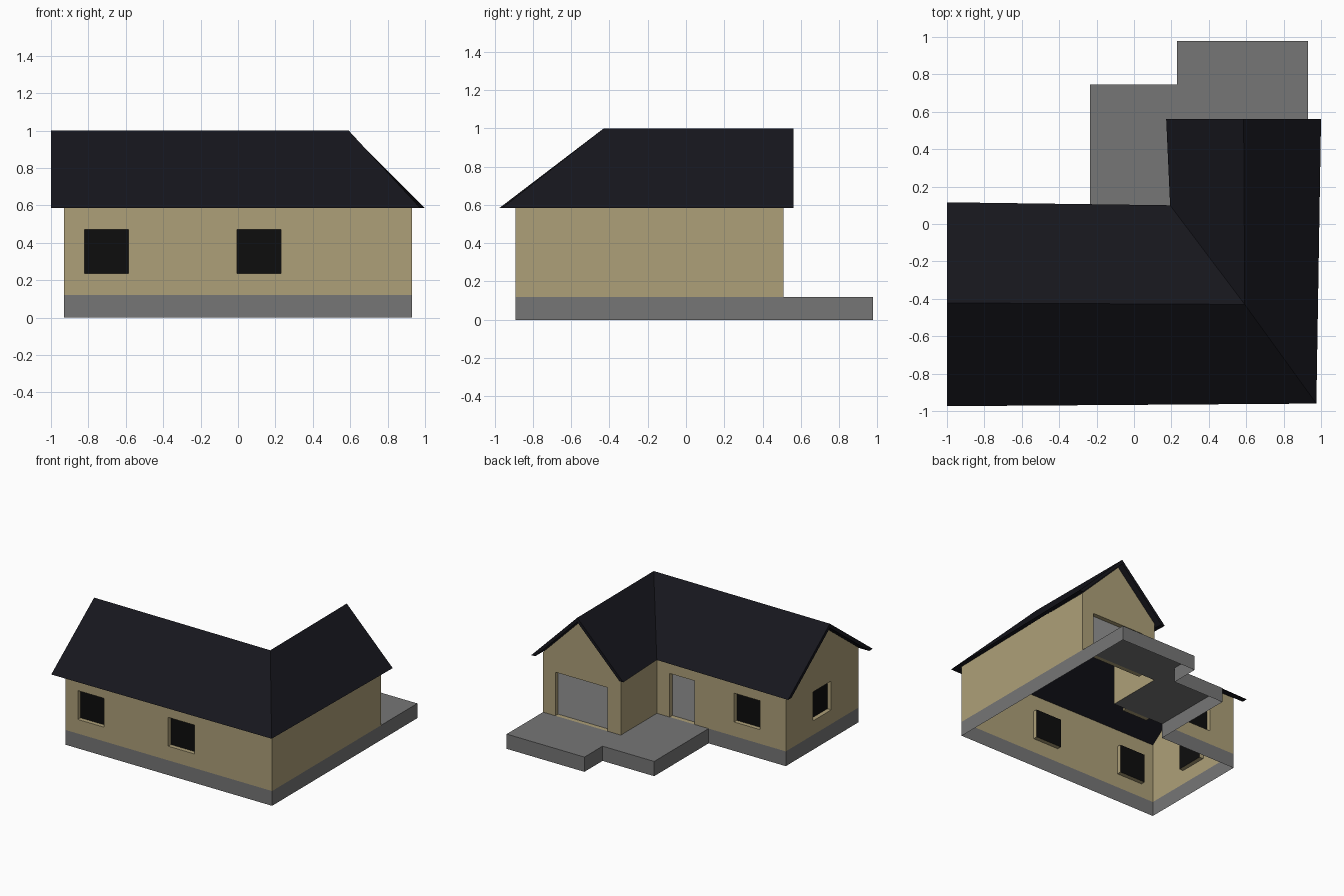
import bpy, bmesh
from mathutils import Vector

if "Cube" in bpy.data.objects:
    bpy.data.objects.remove(bpy.data.objects["Cube"])


def material(name, rgb):
    m = bpy.data.materials.new(name)
    m.diffuse_color = (*rgb, 1)
    m.use_nodes = True
    m.node_tree.nodes["Principled BSDF"].inputs["Base Color"].default_value = m.diffuse_color
    return m


WALL = material("wall_tan", (0.42, 0.35, 0.19))
STONE = material("base_grey", (0.18, 0.18, 0.18))
ROOF = material("roof_dark", (0.008, 0.008, 0.012))
GLASS = material("glass_black", (0.004, 0.004, 0.004))
DOOR = material("door_grey", (0.30, 0.30, 0.30))

BASE, EAVE, APEX, DEPTH = 0.12, 0.61, 0.962, 0.035


def add_object(name, faces, mat):
    """Make an object from polygons given as point lists, welding shared corners."""
    bm = bmesh.new()
    for pts in faces:
        bm.faces.new([bm.verts.new(p) for p in pts])
    bmesh.ops.remove_doubles(bm, verts=bm.verts, dist=1e-4)
    bmesh.ops.dissolve_degenerate(bm, edges=bm.edges, dist=1e-5)
    me = bpy.data.meshes.new(name)
    bm.to_mesh(me)
    bm.free()
    me.materials.append(mat)
    ob = bpy.data.objects.new(name, me)
    bpy.context.collection.objects.link(ob)
    return ob


def wall(name, p, q, openings=(), gable=False):
    """Wall from p to q (outside on the right); openings are (start, end, low, high, kind)."""
    p, q = Vector((*p, 0)), Vector((*q, 0))
    length = (q - p).length
    along = (q - p) / length
    inward = Vector((-along.y, along.x, 0))

    def at(u, z, d=0):
        return p + along * u + inward * d + Vector((0, 0, z))

    def top(u):
        return APEX - (APEX - EAVE) * abs(2 * u / length - 1) if gable else EAVE

    cuts = {0, length} | {u for o in openings for u in o[:2]}
    if gable:
        cuts.add(length / 2)
    cuts = sorted(cuts)
    faces = []
    for a, b in zip(cuts, cuts[1:]):
        hole = next((o for o in openings if o[0] <= a + 1e-6 and b <= o[1] + 1e-6), None)
        low = BASE
        if hole:
            if hole[2] > BASE:
                faces.append([at(a, BASE), at(b, BASE), at(b, hole[2]), at(a, hole[2])])
            low = hole[3]
        faces.append([at(a, low), at(b, low), at(b, top(b)), at(a, top(a))])
    # recessed reveals and their panes
    for i, (a, b, lo, hi, kind) in enumerate(openings):
        ring = [(a, lo), (b, lo), (b, hi), (a, hi)]
        for s, e in zip(ring, ring[1:] + ring[:1]):
            faces.append([at(*e), at(*s), at(*s, DEPTH), at(*e, DEPTH)])
        add_object(f"{name}_{kind}_{i + 1}", [[at(*c, DEPTH) for c in ring]],
                   GLASS if kind == "window" else DOOR)
    add_object(name, faces, WALL)


# walls around the L-shaped plan
X0, X1, XM, Y0, YM, Y1 = -0.93, 0.93, 0.23, -0.89, 0.045, 0.51
WIN = (0.235, 0.47, "window")
DR = (BASE, 0.475, "door")
wall("front_wall", (X0, Y0), (X1, Y0), [(0.11, 0.345, *WIN), (0.925, 1.16, *WIN)])
wall("right_wall", (X1, Y0), (X1, Y1))
wall("wing_gable_wall", (X1, Y1), (XM, Y1), [(0.11, 0.58, *DR)], gable=True)
wall("wing_inner_wall", (XM, Y1), (XM, YM))
wall("back_wall", (XM, YM), (X0, YM), [(0.115, 0.34, *DR), (0.695, 0.93, *WIN)])
wall("left_gable_wall", (X0, YM), (X0, Y0), [(0.35, 0.585, *WIN)], gable=True)

# foundation skirt, open underneath, with the raised terrace on top
terrace = [(X1, Y1), (X1, 0.978), (XM, 0.978), (XM, 0.745), (-0.235, 0.745), (-0.235, YM)]
plan = [(X0, Y0), (X1, Y0)] + terrace + [(X0, YM)]
skirt = [[(*a, 0), (*b, 0), (*b, BASE), (*a, BASE)] for a, b in zip(plan, plan[1:] + plan[:1])]
add_object("foundation", skirt, STONE)
add_object("terrace_top", [[(*c, BASE) for c in terrace + [(XM, YM), (XM, Y1)]]], STONE)

# L-shaped roof: eave corners 0-5, ridge points 6-8; underside is inset at the eaves
E, R, T = 0.585, 1.0, 0.035
IX, IY = 0.034, 0.046
upper = [(-1, -0.974, E), (0.975, -0.96, E), (1, 0.562, E), (0.172, 0.562, E),
         (0.193, 0.1, E), (-1, 0.116, E), (-1, -0.422, R), (0.592, -0.43, R), (0.586, 0.562, R)]
shift = [(0, IY, 0), (-IX, IY, 0), (-IX, 0, 0), (IX, 0, 0), (IX, -IY, 0), (0, -IY, 0)] + [(0, 0, -T)] * 3
lower = [tuple(a + b for a, b in zip(u, s)) for u, s in zip(upper, shift)]
slopes = [(0, 1, 7, 6), (1, 2, 8, 7), (7, 8, 3, 4), (6, 7, 4, 5)]
rim = [0, 1, 2, 8, 3, 4, 5, 6]
roof = [[upper[i] for i in f] for f in slopes]
roof += [[lower[i] for i in reversed(f)] for f in slopes]
roof += [[upper[b], upper[a], lower[a], lower[b]] for a, b in zip(rim, rim[1:] + rim[:1])]
add_object("roof", roof, ROOF)
